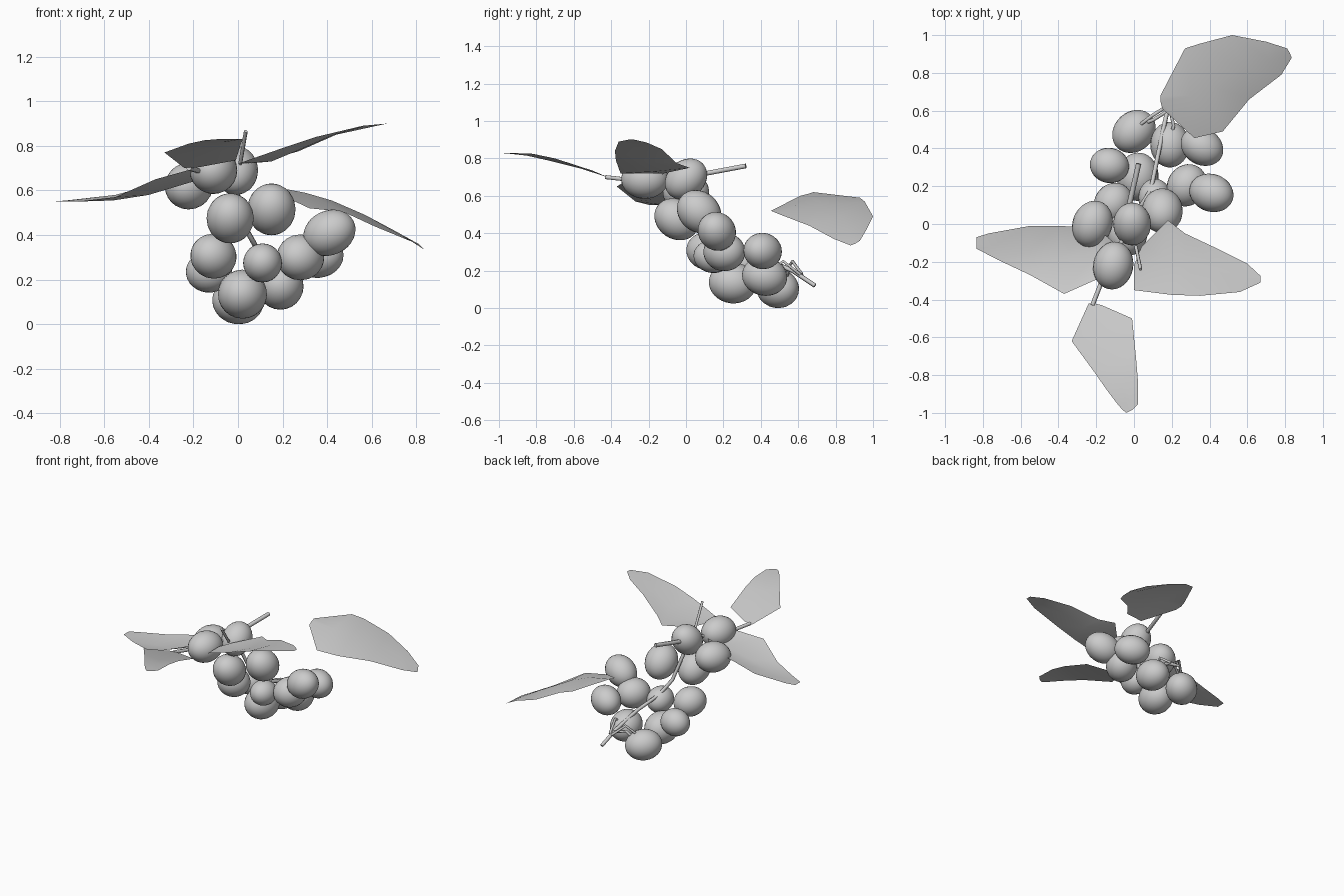
import bpy, bmesh
from mathutils import Vector, Matrix


def add_mesh(name, bm):
    me = bpy.data.meshes.new(name)
    bm.to_mesh(me)
    bm.free()
    for p in me.polygons:
        p.use_smooth = True
    ob = bpy.data.objects.new(name, me)
    bpy.context.collection.objects.link(ob)
    return ob


def berry(name, pos, axis, wide, long):
    """Slightly elongated smooth berry; long radius lies along axis."""
    bm = bmesh.new()
    rot = Vector(axis).to_track_quat('Z', 'Y').to_matrix().to_4x4()
    m = Matrix.Translation(pos) @ rot @ Matrix.Diagonal((wide, wide, long, 1))
    bmesh.ops.create_uvsphere(bm, u_segments=24, v_segments=16, radius=1, matrix=m)
    add_mesh(name, bm)


def leaf(name, rows):
    """Thin creased sheet: each row is left edge, midrib, right edge."""
    bm = bmesh.new()
    grid = [[bm.verts.new(p) for p in row] for row in rows]
    for a, b in zip(grid, grid[1:]):
        for i in range(2):
            bm.faces.new((a[i], a[i + 1], b[i + 1], b[i]))
    bmesh.ops.recalc_face_normals(bm, faces=bm.faces)
    add_mesh(name, bm)


def stem(name, pts, r):
    cu = bpy.data.curves.new(name, 'CURVE')
    cu.dimensions = '3D'
    cu.bevel_depth = r
    cu.bevel_resolution = 1
    cu.use_fill_caps = True
    sp = cu.splines.new('POLY')
    sp.points.add(len(pts) - 1)
    for q, p in zip(sp.points, pts):
        q.co = (*p, 1)
    ob = bpy.data.objects.new(name, cu)
    bpy.context.collection.objects.link(ob)


# Berries: position, long axis, short radius, long radius
berries = [
    ((0.00, 0.49, 0.105), (.7, .65, -.1), .105, .124),
    ((-.13, 0.31, 0.235), (1, -.2, 0), .093, .104),
    ((0.19, 0.42, 0.17), (0, 1, -.2), .104, .121),
    ((0.36, 0.41, 0.305), (.85, -.5, .1), .097, .118),
    ((0.28, 0.205, 0.30), (.5, .8, 0), .103, .115),
    ((0.41, 0.165, 0.41), (.85, -.3, .4), .100, .122),
    ((0.15, 0.07, 0.515), (0, .75, -.65), .108, .126),
    ((0.02, 0.25, 0.135), (.1, 1, -.1), .110, .128),
    ((-.11, 0.11, 0.305), (.5, .8, -.2), .100, .112),
    ((-.22, 0.00, 0.62), (.35, .9, .1), .105, .126),
    ((-.01, 0.00, 0.69), (0, .7, .6), .100, .122),
    ((-.11, -.22, 0.69), (.2, 1, 0), .106, .127),
    ((-.035, -.05, 0.475), (0, .8, -.55), .106, .125),
    ((0.11, 0.14, 0.275), (0, 1, -.2), .087, .100),
]
for i, args in enumerate(berries):
    berry(f"berry_{i + 1}", *args)

# Leaves
leaf("left_leaf", [
    [(-.08, -.12, .70), (-.08, -.15, .68), (-.08, -.18, .70)],
    [(-.20, -.02, .66), (-.20, -.15, .64), (-.19, -.29, .70)],
    [(-.40, -.01, .62), (-.40, -.18, .58), (-.37, -.37, .65)],
    [(-.55, -.01, .58), (-.56, -.15, .555), (-.55, -.27, .57)],
    [(-.77, -.05, .555), (-.76, -.12, .555), (-.72, -.19, .55)],
    [(-.835, -.07, .55), (-.835, -.1, .55), (-.835, -.13, .55)]])
leaf("right_leaf", [
    [(.04, -.12, .72), (.02, -.17, .72), (.00, -.22, .72)],
    [(.18, .02, .75), (.15, -.17, .73), (.00, -.35, .72)],
    [(.27, -.05, .775), (.27, -.20, .78), (.20, -.375, .79)],
    [(.44, -.13, .85), (.43, -.23, .85), (.35, -.38, .84)],
    [(.60, -.21, .885), (.58, -.28, .89), (.56, -.36, .89)],
    [(.67, -.275, .90), (.67, -.29, .90), (.67, -.31, .90)]])
leaf("front_leaf", [
    [(-.24, -.42, .70), (-.21, -.42, .70), (-.17, -.43, .705)],
    [(-.33, -.62, .77), (-.19, -.56, .745), (-.01, -.50, .735)],
    [(-.22, -.77, .81), (-.12, -.74, .79), (.01, -.70, .80)],
    [(-.15, -.87, .825), (-.07, -.85, .815), (.02, -.82, .825)],
    [(-.09, -.95, .83), (-.04, -.94, .825), (.02, -.955, .83)],
    [(-.06, -.985, .83), (-.04, -1.0, .83), (-.01, -.985, .83)]])
leaf("back_leaf", [
    [(.14, .68, .62), (.14, .65, .61), (.15, .61, .60)],
    [(.27, .93, .59), (.30, .68, .59), (.32, .455, .52)],
    [(.35, .955, .57), (.42, .73, .555), (.47, .49, .505)],
    [(.52, 1.0, .49), (.57, .83, .49), (.61, .66, .44)],
    [(.70, .965, .42), (.72, .87, .41), (.78, .79, .37)],
    [(.81, .93, .36), (.825, .905, .345), (.835, .88, .335)]])

# Main stem through the bunch, with cut stubs and leaf stalks
stem("main_stem", [(-.02, .02, .65), (.04, .10, .42), (.09, .18, .33),
                   (.13, .38, .28), (.17, .57, .20), (.20, .69, .12)], .012)
stem("back_stub", [(-.03, .08, .715), (.025, .32, .76)], .014)
stem("upright_stub", [(.01, -.12, .72), (.035, -.24, .865)], .009)
stem("front_leaf_stalk", [(-.03, -.03, .70), (-.15, -.25, .68), (-.22, -.43, .70)], .012)

# Short berry stalks
for i, (a, b, c) in enumerate([
        ((0, .5, .15), (.09, .57, .25), (.17, .62, .18)),
        ((.19, .45, .2), (.21, .52, .25), (.19, .61, .18)),
        ((.02, .52, .12), (.10, .55, .20), (.18, .60, .19))]):
    stem(f"berry_stalk_{i + 1}", [a, b, c], .009)
